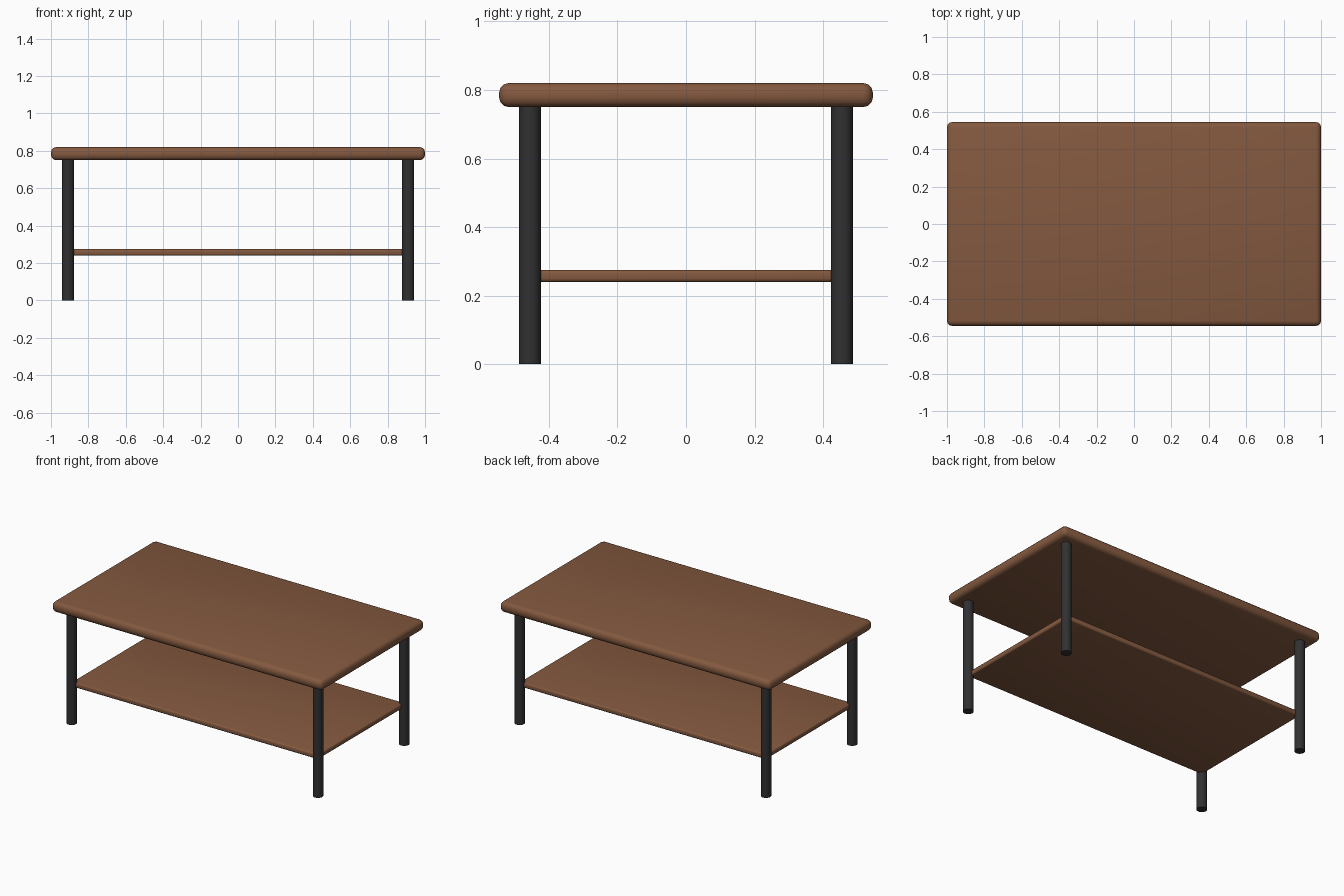
import bpy

if "Cube" in bpy.data.objects:
    bpy.data.objects.remove(bpy.data.objects["Cube"])


def material(name, color):
    m = bpy.data.materials.new(name)
    m.diffuse_color = (*color, 1)
    m.use_nodes = True
    m.node_tree.nodes["Principled BSDF"].inputs["Base Color"].default_value = m.diffuse_color
    return m


wood = material("brown_wood", (0.23, 0.10, 0.05))
metal = material("dark_metal", (0.03, 0.03, 0.032))


def finish(obj, name, mat, bevel=0, segments=3):
    obj.name = name
    obj.data.materials.append(mat)
    if bevel:
        mod = obj.modifiers.new("rounded_edges", 'BEVEL')
        mod.width = bevel
        mod.segments = segments
        bpy.ops.object.modifier_apply(modifier=mod.name)
    bpy.ops.object.shade_smooth_by_angle(angle=0.6)


def board(name, half_x, half_y, z0, z1, bevel):
    bpy.ops.mesh.primitive_cube_add(size=1, location=(0, 0, (z0 + z1) / 2))
    obj = bpy.context.object
    obj.scale = (2 * half_x, 2 * half_y, z1 - z0)
    bpy.ops.object.transform_apply(location=False, rotation=False, scale=True)
    finish(obj, name, wood, bevel)


# Thick rounded top and thin lower shelf reaching the leg centres
board("tabletop", 1.0, 0.545, 0.75, 0.82, 0.028)
board("lower_shelf", 0.91, 0.455, 0.24, 0.275, 0.01)

# Four round legs
for side, x in (("left", -0.91), ("right", 0.91)):
    for end, y in (("front", -0.455), ("back", 0.455)):
        bpy.ops.mesh.primitive_cylinder_add(
            vertices=24, radius=0.032, depth=0.75, location=(x, y, 0.375))
        finish(bpy.context.object, f"{end}_{side}_leg", metal)
